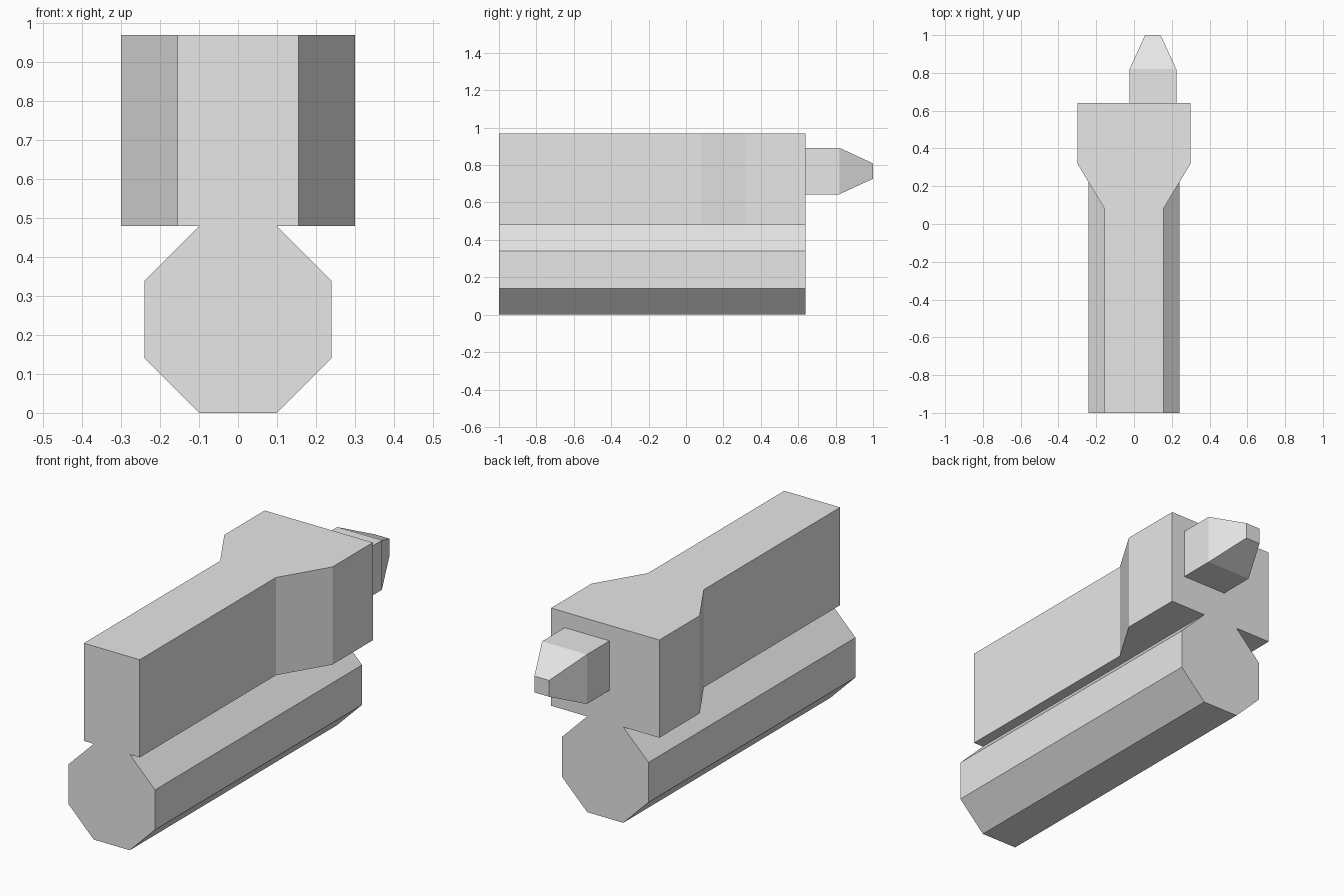
import bpy, bmesh
from mathutils import Vector

if "Cube" in bpy.data.objects:
    bpy.data.objects.remove(bpy.data.objects["Cube"])

grey = bpy.data.materials.new("light grey")
grey.diffuse_color = (0.8, 0.8, 0.8, 1)
grey.use_nodes = True
grey.node_tree.nodes["Principled BSDF"].inputs["Base Color"].default_value = grey.diffuse_color


def finish(name, bm):
    bmesh.ops.recalc_face_normals(bm, faces=bm.faces)
    mesh = bpy.data.meshes.new(name)
    bm.to_mesh(mesh)
    bm.free()
    mesh.materials.append(grey)
    bpy.context.collection.objects.link(bpy.data.objects.new(name, mesh))


def loft(name, rings):
    """Skin a closed solid through rings of equal point count."""
    bm = bmesh.new()
    loops = [[bm.verts.new(p) for p in ring] for ring in rings]
    for a, b in zip(loops, loops[1:]):
        n = len(a)
        for i in range(n):
            j = (i + 1) % n
            bm.faces.new((a[i], a[j], b[j], b[i]))
    bm.faces.new(loops[0])
    bm.faces.new(loops[-1])
    finish(name, bm)


def mirrored(half):
    """Complete a right-hand half profile across x = 0."""
    return half + [(-x, v) for x, v in reversed(half)]


BACK = 0.64

# Octagonal lower barrel, running front to back
octagon = mirrored([(0.1, 0), (0.24, 0.14), (0.24, 0.34), (0.1, 0.48)])
loft("lower_barrel", [[(x, y, z) for x, z in octagon] for y in (-1, BACK)])

# Upper body: plan outline that widens towards the back
plan = mirrored([(0.155, -1), (0.155, 0.08), (0.3, 0.32), (0.3, BACK)])
loft("upper_body", [[(x, y, z) for x, y in plan] for z in (0.48, 0.97)])

# Off-centre square peg with a tapered tip
centre = Vector((0.1, 0, 0.768))
corners = [(-1, -1), (1, -1), (1, 1), (-1, 1)]
loft("tapered_peg", [[centre + Vector((sx * r, y, sz * r)) for sx, sz in corners]
                     for y, r in ((BACK, 0.124), (0.82, 0.124), (1, 0.041))])
